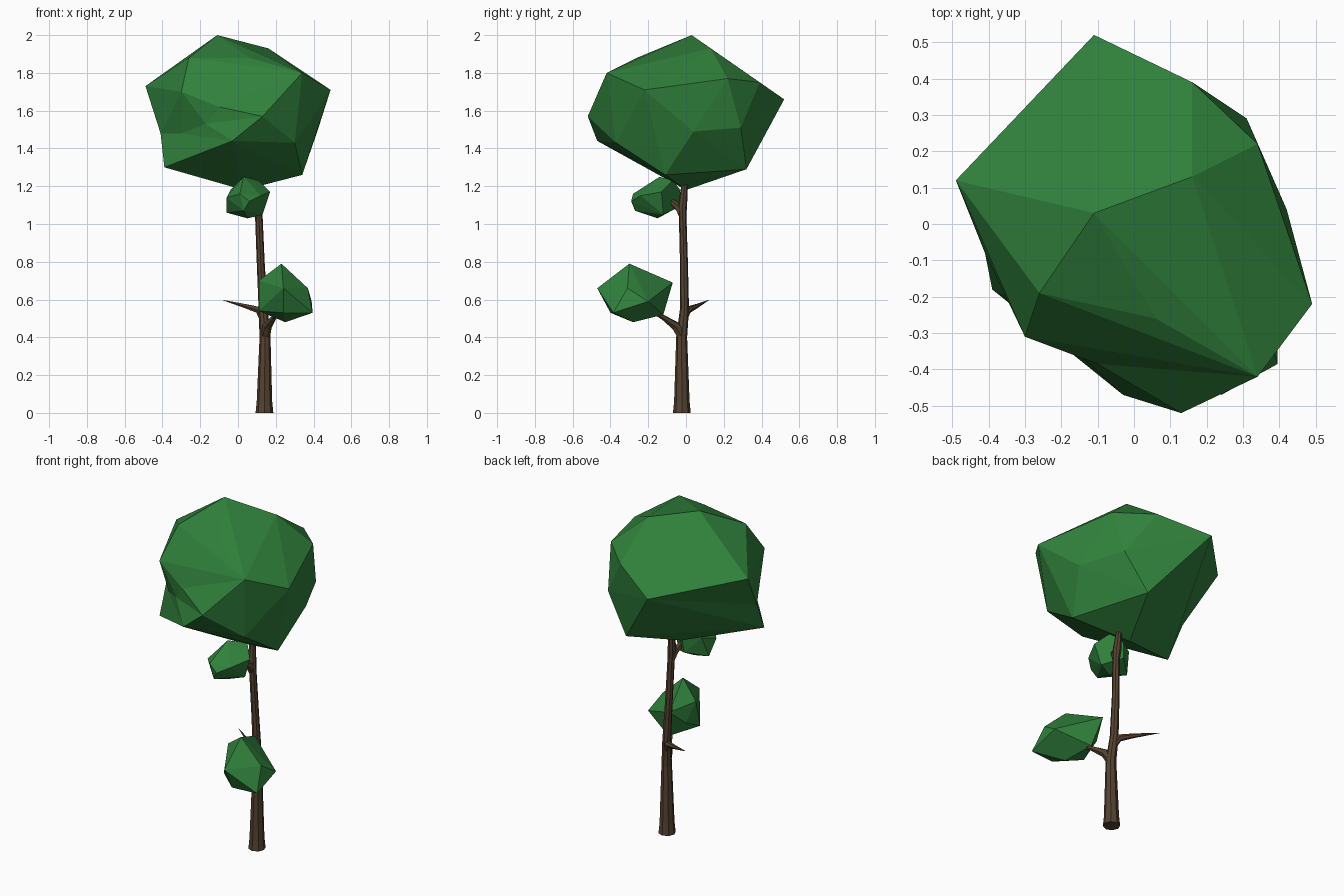
import bpy, bmesh, math
from mathutils import Vector

if "Cube" in bpy.data.objects:
    bpy.data.objects.remove(bpy.data.objects["Cube"])


def material(name, color):
    m = bpy.data.materials.new(name)
    m.diffuse_color = (*color, 1)
    m.use_nodes = True
    m.node_tree.nodes["Principled BSDF"].inputs["Base Color"].default_value = m.diffuse_color
    return m


bark = material("bark", (0.09, 0.055, 0.03))
leaf = material("leaf", (0.03, 0.22, 0.045))


def finish(bm, name, mat):
    bmesh.ops.recalc_face_normals(bm, faces=bm.faces[:])
    me = bpy.data.meshes.new(name)
    bm.to_mesh(me)
    bm.free()
    me.materials.append(mat)
    ob = bpy.data.objects.new(name, me)
    bpy.context.collection.objects.link(ob)
    return ob


def limb(name, path, sides=8):
    """Tapered tube through (x, y, z, radius) stations."""
    bm = bmesh.new()
    pts = [Vector(p[:3]) for p in path]
    rings = []
    for i, p in enumerate(pts):
        d = pts[min(i + 1, len(pts) - 1)] - pts[max(i - 1, 0)]
        if i == 0 and p.z == 0:
            d = Vector((0, 0, 1))
        q = Vector((0, 0, 1)).rotation_difference(d.normalized())
        rings.append([bm.verts.new(p + q @ Vector((
            path[i][3] * math.cos(math.tau * k / sides),
            path[i][3] * math.sin(math.tau * k / sides), 0)))
            for k in range(sides)])
    for a, b in zip(rings, rings[1:]):
        for k in range(sides):
            n = (k + 1) % sides
            bm.faces.new((a[k], a[n], b[n], b[k]))
    bm.faces.new(rings[0][::-1])
    bm.faces.new(rings[-1])
    return finish(bm, name, bark)


def foliage(name, points, dents=()):
    """Faceted clump: convex hull, with some hull edges split and pushed in."""
    bm = bmesh.new()
    for p in points:
        bm.verts.new(p)
    res = bmesh.ops.convex_hull(bm, input=bm.verts[:])
    inner = {v for v in res["geom_interior"] + res["geom_unused"]
             if isinstance(v, bmesh.types.BMVert)}
    bmesh.ops.delete(bm, geom=list(inner), context='VERTS')
    for start, end, target in dents:
        ends = [min(bm.verts, key=lambda v: (v.co - Vector(p)).length)
                for p in (start, end)]
        edge = bm.edges.get(ends)
        if edge:
            new = bmesh.utils.edge_split(edge, ends[0], 0.5)[1]
            for f in list(new.link_faces):      # fan the quad from the new point
                far = [v for v in f.verts if v is not new and v not in ends]
                bmesh.utils.face_split(f, new, far[0])
            new.co = target
    return finish(bm, name, leaf)


# Trunk and branches
limb("trunk", [(.14, -.022, 0, .047), (.14, -.022, .06, .041), (.143, -.023, .4, .029),
               (.133, -.008, .55, .024), (.12, -.011, .8, .021),
               (.11, -.018, 1.05, .02), (.105, -.018, 1.1, .024), (.10, -.006, 1.22, .016)])
limb("lower_branch", [(.143, -.02, .40, .026), (.155, -.055, .46, .025),
                      (.19, -.12, .505, .014), (.23, -.2, .55, .008)], 6)
limb("bare_branch", [(.14, -.015, .49, .022), (.11, .01, .545, .02),
                     (.04, .055, .565, .012), (-.08, .12, .597, .001)], 6)
limb("upper_branch", [(.108, -.016, 1.03, .018), (.1, -.035, 1.085, .024),
                      (.07, -.1, 1.14, .01)], 6)

# Leaf clumps
back_left, front_left, spike = (-.49, .12, 1.73), (-.30, -.31, 1.70), (-.39, -.18, 1.30)
chin = (-.03, -.47, 1.44)
foliage("main_crown", [
    (-.11, .03, 2.0), (.16, .13, 1.93), (.06, -.26, 1.88), (-.26, -.19, 1.88),
    (.34, -.42, 1.80), (.49, -.22, 1.71), (.34, .22, 1.77), (.16, .39, 1.75),
    (-.11, .52, 1.66), back_left, front_left, (.13, -.52, 1.57),
    chin, (.30, -.37, 1.43), (.42, .04, 1.49), (.31, .29, 1.51),
    (.34, -.11, 1.26), (.17, .32, 1.29), (.03, 0, 1.18), spike],
    dents=[(back_left, spike, (-.41, -.08, 1.48)),
           (front_left, spike, (-.30, -.22, 1.48)),
           (front_left, chin, (-.17, -.34, 1.53)),
           (front_left, (.13, -.52, 1.57), (-.10, -.385, 1.62))])
foliage("lower_clump", [
    (.23, -.30, .79), (.24, -.47, .66), (.395, -.385, .53), (.37, -.31, .66),
    (.39, -.2, .59), (.25, -.28, .48), (.20, -.12, .52), (.16, -.07, .69),
    (.11, -.29, .54), (.11, -.25, .70), (.12, -.17, .60), (.24, -.40, .53)])
foliage("upper_clump", [
    (-.06, -.13, 1.06), (-.06, -.2, 1.14), (.05, -.15, 1.03), (.13, -.12, 1.05),
    (.17, -.13, 1.17), (.11, -.07, 1.23), (.03, -.14, 1.25), (-.04, -.09, 1.18),
    (.06, -.29, 1.12), (.01, -.28, 1.16), (.03, -.27, 1.07), (.12, -.24, 1.15),
    (.05, -.03, 1.18), (.04, -.04, 1.09)])
